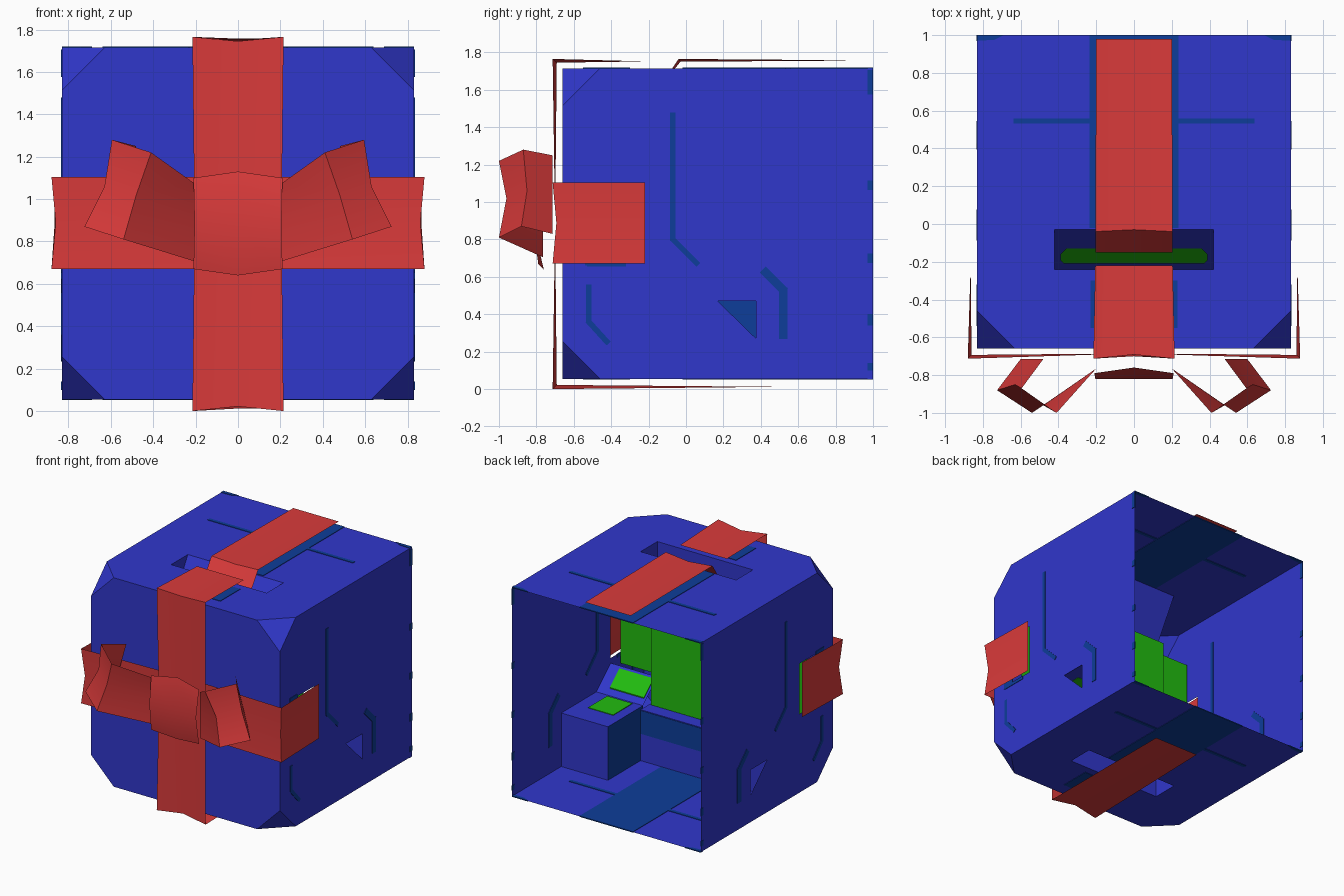
import bpy, bmesh
from mathutils import Vector
from mathutils.geometry import tessellate_polygon

cube = bpy.data.objects.get("Cube")
if cube:
    bpy.data.objects.remove(cube, do_unlink=True)


def material(name, rgb):
    m = bpy.data.materials.new(name)
    m.use_nodes = True
    m.diffuse_color = (*rgb, 1)
    bsdf = m.node_tree.nodes["Principled BSDF"]
    bsdf.inputs["Base Color"].default_value = (*rgb, 1)
    bsdf.inputs["Roughness"].default_value = 0.8
    return m


BLUE = material("royal blue", (0.03, 0.038, 0.6))
TEAL = material("deep teal blue", (0.004, 0.047, 0.32))
RED = material("ribbon red", (0.7, 0.043, 0.043))
GREEN = material("bright green", (0.016, 0.5, 0.005))

W, F, K, B, T, C = 0.83, -0.66, 1.0, 0.055, 1.715, 0.2  # box extents, corner cut


def finish(name, bm, mat, mirror=False, smooth=False):
    bmesh.ops.remove_doubles(bm, verts=bm.verts, dist=0.0005)
    bmesh.ops.recalc_face_normals(bm, faces=bm.faces)
    me = bpy.data.meshes.new(name)
    bm.to_mesh(me)
    bm.free()
    ob = bpy.data.objects.new(name, me)
    bpy.context.collection.objects.link(ob)
    me.materials.append(mat)
    if mirror:
        ob.modifiers.new("mirror", "MIRROR")
    if smooth:
        bpy.ops.object.select_all(action="DESELECT")
        ob.select_set(True)
        bpy.context.view_layer.objects.active = ob
        bpy.ops.object.shade_smooth_by_angle()
    return ob


def add_face(bm, pts):
    return bm.faces.new([bm.verts.new(p) for p in pts])


def add_panel(bm, loops, place):
    """Flat wall with holes; place maps 2D points into space."""
    flat = [p for loop in loops for p in loop]
    verts = [bm.verts.new(place(*p)) for p in flat]
    for tri in tessellate_polygon([[Vector((*p, 0)) for p in l] for l in loops]):
        bm.faces.new([verts[i] for i in tri])


def rect(a0, a1, b0, b1):
    return [(a0, b0), (a1, b0), (a1, b1), (a0, b1)]


def add_block(bm, pts, place, thick):
    """Prism straddling a wall; place takes (u, v, offset)."""
    lo, hi = ([place(u, v, s * thick / 2) for u, v in pts] for s in (-1, 1))
    add_face(bm, lo)
    add_face(bm, hi)
    for i in range(len(pts)):
        j = (i + 1) % len(pts)
        add_face(bm, [lo[i], lo[j], hi[j], hi[i]])


def stroke(bm, path, width, place):
    for p, q in zip(path, path[1:]):
        p, q = Vector(p), Vector(q)
        d = (q - p).normalized() * width / 2
        n = Vector((-d.y, d.x))
        p, q = p - d * 0.6, q + d * 0.6
        add_block(bm, [p + n, q + n, q - n, p - n], place, 0.008)


def box(bm, x, y, z, skip=None):
    lo, hi = zip(x, y, z)
    for axis in range(3):
        a, b = [i for i in range(3) if i != axis]
        for side in (lo, hi):
            if skip == (axis, side is hi):
                continue
            pts = []
            for u, v in rect(lo[a], hi[a], lo[b], hi[b]):
                p = [0, 0, 0]
                p[axis], p[a], p[b] = side[axis], u, v
                pts.append(p)
            add_face(bm, pts)


def sheet(name, rows, mirror=False, smooth=True):
    bm = bmesh.new()
    for r, s in zip(rows, rows[1:]):
        for i in range(len(r) - 1):
            add_face(bm, [r[i], r[i + 1], s[i + 1], s[i]])
    return finish(name, bm, RED, mirror, smooth)


# Box shell: open at the back, front corners cut off
SLOT = rect(-0.42, 0.42, -0.24, -0.03)
SIDE_SLOT = rect(-0.44, -0.24, 0.68, 1.08)
TRIANGLE = [(0.17, 0.47), (0.375, 0.47), (0.375, 0.27)]
bm = bmesh.new()
side = [(K, B), (K, T), (F + C, T), (F, T - C), (F, B + C), (F + C, B)]
lid = [(-W, K), (W, K), (W, F + C), (W - C, F), (C - W, F), (-W, F + C)]
front = [(-W, B + C), (C - W, B), (W - C, B), (W, B + C),
         (W, T - C), (W - C, T), (C - W, T), (-W, T - C)]
for s in (-1, 1):
    add_panel(bm, [side, SIDE_SLOT, TRIANGLE], lambda y, z: (s * W, y, z))
    for z, d in ((B, C), (T, -C)):
        add_face(bm, [(s * (W - C), F, z), (s * W, F + C, z), (s * W, F, z + d)])
for z in (B, T):
    add_panel(bm, [lid, SLOT], lambda x, y: (x, y, z))
add_panel(bm, [front], lambda x, z: (x, F, z))
finish("gift_box_shell", bm, BLUE)

# Pockets behind the slots
bm = bmesh.new()
box(bm, (-0.42, 0.42), (-0.24, -0.03), (B, 0.46), skip=(2, False))
finish("bottom_slot_pocket", bm, BLUE)
bm = bmesh.new()
low = 1.35
add_face(bm, [(-0.42, -0.03, T), (0.42, -0.03, T), (0.42, -0.24, low), (-0.42, -0.24, low)])
add_face(bm, [(-0.42, -0.24, T), (0.42, -0.24, T), (0.42, -0.24, low), (-0.42, -0.24, low)])
for x in (-0.42, 0.42):
    add_face(bm, [(x, -0.03, T), (x, -0.24, T), (x, -0.24, low)])
finish("top_slot_pocket", bm, BLUE)
bm = bmesh.new()
box(bm, (0.42, W), (-0.06, 0.38), (B, 0.48), skip=(0, True))
add_face(bm, [(0.42, -0.06, 0.48), (W, -0.06, 0.48), (W, -0.24, 0.64), (0.42, -0.24, 0.64)])
pocket = finish("side_pocket", bm, BLUE, mirror=True)
pocket.data.materials.append(TEAL)
for p in pocket.data.polygons:
    if abs(p.center.x - 0.42) < 0.01:
        p.material_index = 1

# Green lining inside
bm = bmesh.new()
box(bm, (-0.4, 0.4), (-0.24, -0.13), (0.465, 1.34))
finish("inner_green_block", bm, GREEN)
bm = bmesh.new()
add_face(bm, [(-0.82, -0.35, 0.6), (0.82, -0.35, 0.6), (0.82, -0.35, 1.4), (-0.82, -0.35, 1.4)])
finish("inner_green_wall", bm, GREEN)
bm = bmesh.new()
slot_shape = [(-0.39, -0.19), (-0.37, -0.21), (0.37, -0.21), (0.39, -0.19),
              (0.39, -0.16), (0.36, -0.13), (-0.36, -0.13), (-0.39, -0.16)]
slope = (T - low) / 0.21
add_block(bm, slot_shape, lambda x, y, o: (x, y, T + (y + 0.03) * slope + 0.006 + o), 0.008)
finish("top_slot_green_plate", bm, GREEN)
bm = bmesh.new()
add_block(bm, rect(0.5, 0.72, -0.04, 0.2), lambda x, y, o: (x, y, 0.481 + o), 0.008)
add_block(bm, rect(0.44, 0.74, -0.22, -0.1),
          lambda x, y, o: (x, y, 0.48 - (y + 0.06) * 0.89 + 0.004 + o), 0.008)
finish("side_pocket_green_plate", bm, GREEN, mirror=True)

# Painted teal marks on the side walls
bm = bmesh.new()
on_side = lambda y, z, o: (W + o, y, z)
stroke(bm, [(-0.07, 1.47), (-0.07, 0.8), (0.06, 0.67)], 0.03, on_side)
stroke(bm, [(-0.52, 0.55), (-0.52, 0.36), (-0.42, 0.25)], 0.03, on_side)
stroke(bm, [(0.42, 0.63), (0.52, 0.53), (0.52, 0.28)], 0.045, on_side)
for z, h in ((1.64, 0.13), (1.09, 0.05), (0.7, 0.05), (0.37, 0.06), (0.12, 0.04)):
    add_block(bm, rect(0.97, K, z - h / 2, z + h / 2), on_side, 0.008)
add_block(bm, rect(-0.54, -0.44, 0.66, 1.1), on_side, 0.008)
add_block(bm, rect(-0.53, -0.32, 0.655, 0.68), on_side, 0.008)
finish("side_marks", bm, TEAL, mirror=True)

# Painted teal marks on the top and bottom
for name, z in (("top_marks", T), ("bottom_marks", B)):
    bm = bmesh.new()
    place = lambda x, y, o: (x, y, z + o)
    add_block(bm, rect(0, 0.235, -0.02, K), place, 0.008)
    add_block(bm, rect(0, 0.23, -0.55, -0.3), place, 0.008)
    stroke(bm, [(0.22, 0.545), (0.63, 0.545)], 0.028, place)
    add_block(bm, [(0.69, K), (W, K), (W, 0.97), (0.74, 0.975)], place, 0.008)
    finish(name, bm, TEAL, mirror=True)
bm = bmesh.new()
add_block(bm, rect(-0.42, 0.42, 0.27, 0.455), lambda x, z, o: (x, -0.03 + o, z), 0.008)
finish("bottom_pocket_band", bm, TEAL)


# Ribbons: the middle line is pressed inward at the folds
def vertical_rows(path):
    return [[(-h, y, z), (0, y + dy, z + dz), (h, y, z)] for y, z, dy, dz, h in path]


sheet("front_ribbon", vertical_rows([
    (-0.22, 1.752, 0, 0, 0.205), (-0.713, 1.765, 0.022, -0.02, 0.215),
    (-0.70, 0.88, 0, 0, 0.205), (-0.713, 0, 0.022, 0.022, 0.215),
    (0.5, 0.012, 0, 0, 0.2)]))
sheet("top_ribbon", vertical_rows([
    (-0.15, 1.6, 0, 0, 0.205), (-0.04, 1.765, 0.01, -0.015, 0.205),
    (0.98, 1.757, 0, 0, 0.2)]))
sheet("side_ribbon", [
    [(x, y, 0.888 - 0.217), (x + d, y - d, 0.888), (x, y, 0.888 + 0.217)]
    for x, y, d in ((0, -0.685, 0), (0.88, -0.713, -0.02), (0.865, -0.22, 0))], mirror=True)

# Bow
sheet("bow_knot", [
    [(-0.21, -0.79, 1.1), (0, -0.76, 1.13), (0.21, -0.79, 1.1)],
    [(-0.205, -0.82, 0.885), (0, -0.82, 0.885), (0.205, -0.82, 0.885)],
    [(-0.21, -0.79, 0.67), (0, -0.76, 0.64), (0.21, -0.79, 0.67)]])
sheet("bow_loop", [
    [(0.2, -0.765, 1.07), (0.2, -0.765, 0.89), (0.2, -0.765, 0.705)],
    [(0.41, -1, 1.22), (0.48, -0.96, 1.02), (0.54, -1, 0.81)],
    [(0.595, -0.87, 1.28), (0.63, -0.85, 1.06), (0.725, -0.88, 0.87)],
    [(0.48, -0.715, 1.25), (0.54, -0.715, 1.04), (0.6, -0.715, 0.83)]], mirror=True)
